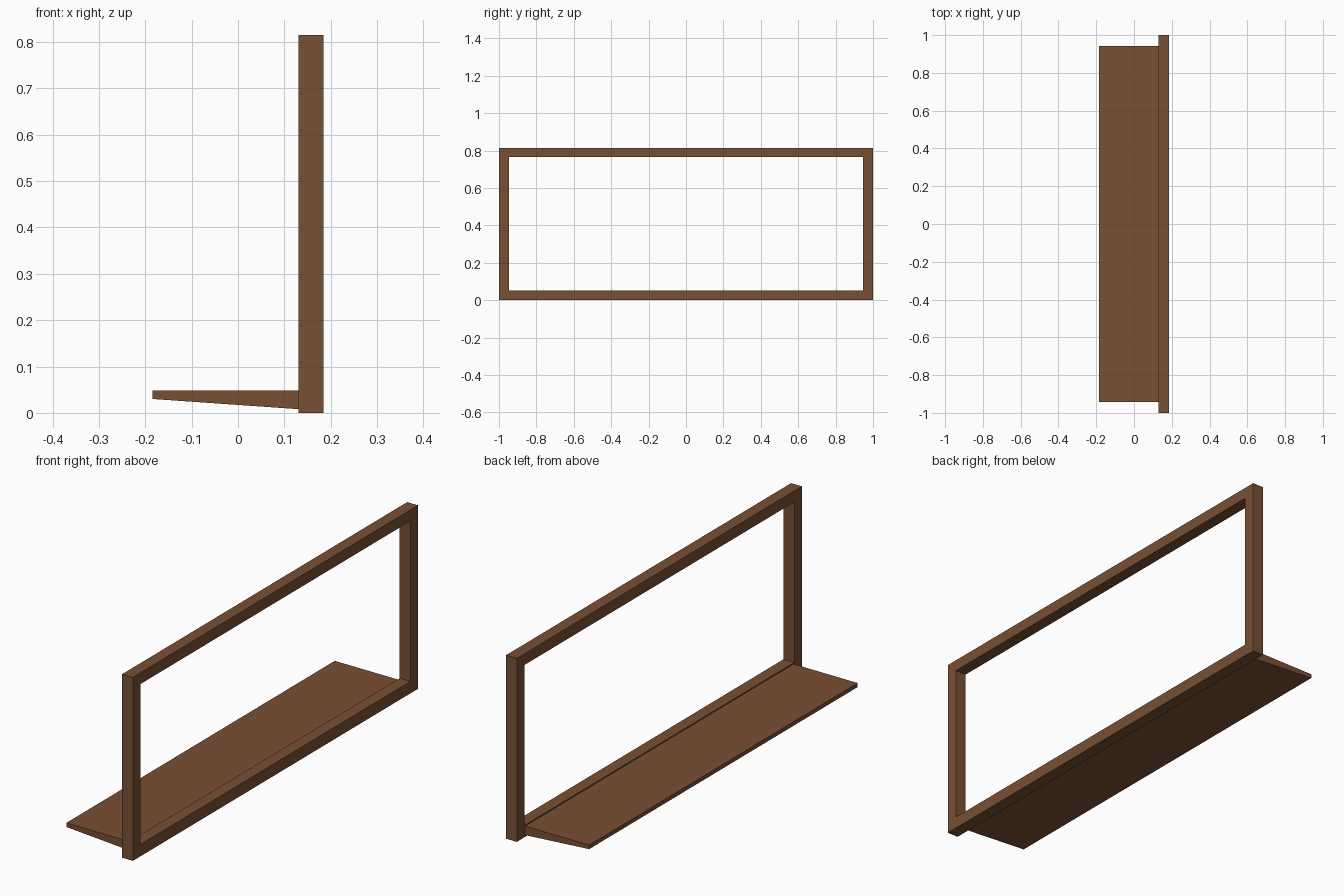
import bpy, bmesh

if "Cube" in bpy.data.objects:
    bpy.data.objects.remove(bpy.data.objects["Cube"])

wood = bpy.data.materials.new("brown_wood")
wood.diffuse_color = (0.19, 0.08, 0.035, 1)
wood.use_nodes = True
wood.node_tree.nodes["Principled BSDF"].inputs["Base Color"].default_value = wood.diffuse_color


def finish(name, bm):
    bmesh.ops.recalc_face_normals(bm, faces=bm.faces)
    mesh = bpy.data.meshes.new(name)
    bm.to_mesh(mesh)
    bm.free()
    mesh.materials.append(wood)
    obj = bpy.data.objects.new(name, mesh)
    bpy.context.collection.objects.link(obj)


def extrude(bm, faces, vec):
    ext = bmesh.ops.extrude_face_region(bm, geom=faces)
    moved = [g for g in ext["geom"] if isinstance(g, bmesh.types.BMVert)]
    bmesh.ops.translate(bm, verts=moved, vec=vec)


# Window frame: rectangular ring, extruded along x
X0, X1 = 0.131, 0.184
bm = bmesh.new()


def rectangle(y, z0, z1):
    return [bm.verts.new((X0, a, b)) for a, b in
            ((-y, z0), (y, z0), (y, z1), (-y, z1))]


outer = rectangle(1.0, 0.0, 0.815)
inner = rectangle(0.947, 0.053, 0.765)
ring = [bm.faces.new((outer[i], outer[(i + 1) % 4], inner[(i + 1) % 4], inner[i]))
        for i in range(4)]
extrude(bm, ring, (X1 - X0, 0, 0))
# merge the coplanar mitre seams visually by keeping flat shading
finish("window_frame", bm)

# Sill: tapered side profile, extruded along y
bm = bmesh.new()
HALF = 0.942
profile = [(-0.184, 0.030), (X0, 0.008), (X0, 0.048), (-0.184, 0.048)]
side = bm.faces.new([bm.verts.new((x, -HALF, z)) for x, z in profile])
extrude(bm, [side], (0, 2 * HALF, 0))
finish("sill", bm)
